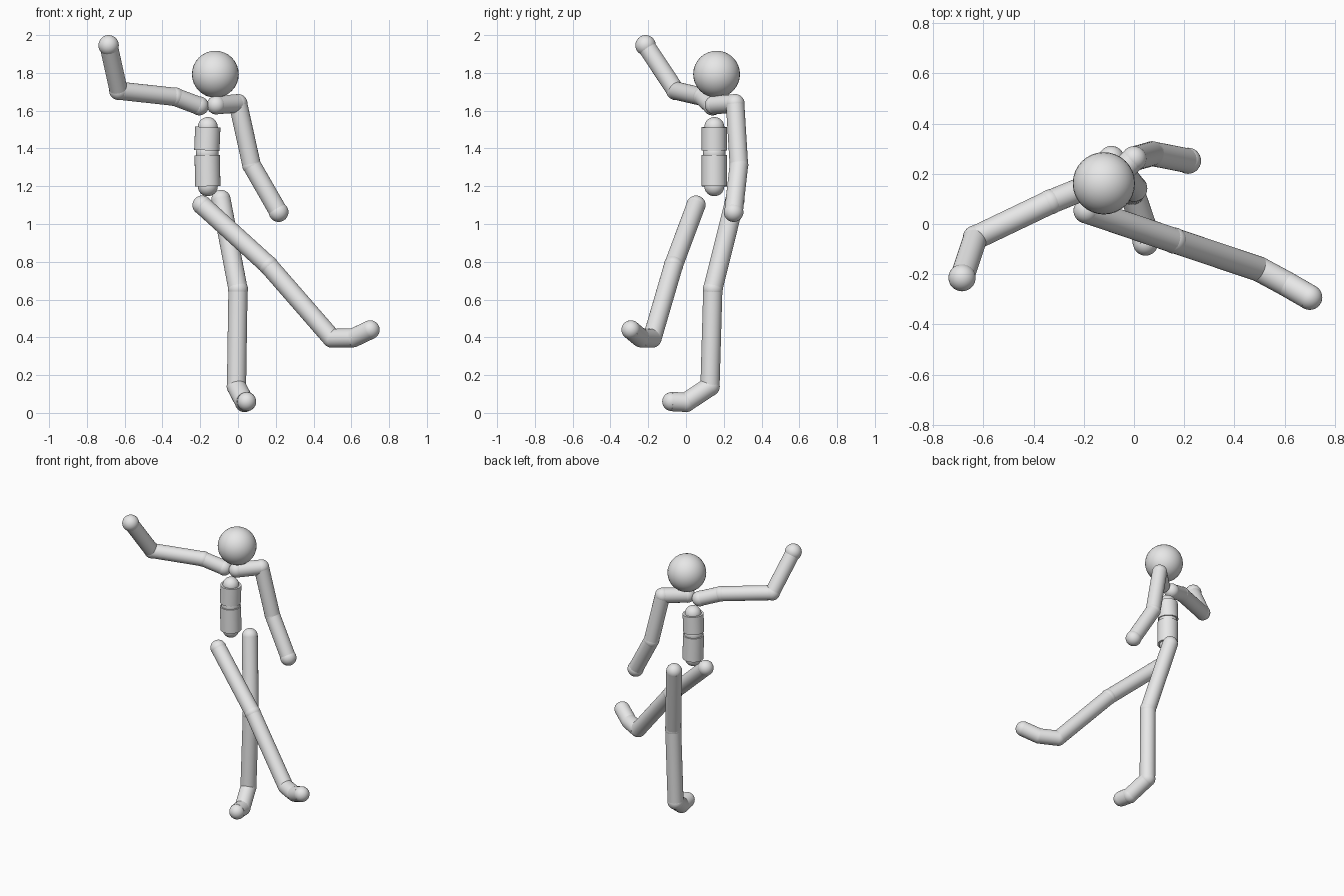
import bpy
import math
from mathutils import Vector

if "Cube" in bpy.data.objects:
    bpy.data.objects.remove(bpy.data.objects["Cube"])

grey = bpy.data.materials.new("light grey")
grey.diffuse_color = (0.8, 0.8, 0.8, 1)
grey.use_nodes = True
grey.node_tree.nodes["Principled BSDF"].inputs["Base Color"].default_value = grey.diffuse_color


def finish(name):
    ob = bpy.context.object
    ob.name = name
    ob.data.materials.append(grey)
    bpy.ops.object.shade_smooth_by_angle(angle=math.radians(35))


def ball(name, pos, r):
    bpy.ops.mesh.primitive_uv_sphere_add(segments=32, ring_count=16, radius=r, location=pos)
    finish(name)


def rod(name, a, b, r):
    a, b = Vector(a), Vector(b)
    d = b - a
    bpy.ops.mesh.primitive_cylinder_add(
        vertices=32, radius=r, depth=d.length, location=(a + b) / 2,
        rotation=d.to_track_quat('Z', 'Y').to_euler())
    finish(name)


def limb(side, joints, r):
    """Chain of balls (name, position, radius) joined by rods."""
    for name, pos, br in joints:
        ball(f"{side}_{name}", pos, br)
    for (n1, p1, _), (n2, p2, _) in zip(joints, joints[1:]):
        rod(f"{side}_{n1}_to_{n2}", p1, p2, r)


# Head
ball("head", (-0.12, 0.162, 1.793), 0.124)

# Torso: two wide rods with joint balls
ball("neck_joint", (-0.16, 0.15, 1.513), 0.053)
ball("waist_joint", (-0.163, 0.15, 1.375), 0.06)
ball("pelvis_joint", (-0.16, 0.15, 1.2), 0.053)
rod("chest", (-0.16, 0.15, 1.513), (-0.165, 0.15, 1.39), 0.067)
rod("abdomen", (-0.163, 0.15, 1.365), (-0.16, 0.15, 1.2), 0.067)

# Raised arm
limb("right", [
    ("collar", (-0.205, 0.14, 1.625), 0.05),
    ("shoulder", (-0.333, 0.088, 1.673), 0.05),
    ("elbow", (-0.632, -0.055, 1.706), 0.05),
    ("hand", (-0.685, -0.214, 1.946), 0.054),
], 0.048)

# Lowered arm
limb("left", [
    ("collar", (-0.115, 0.15, 1.63), 0.05),
    ("shoulder", (0.0, 0.26, 1.638), 0.05),
    ("elbow", (0.072, 0.28, 1.312), 0.05),
    ("hand", (0.215, 0.252, 1.063), 0.052),
], 0.049)

# Kicking leg
limb("right", [
    ("hip", (-0.19, 0.053, 1.1), 0.051),
    ("knee", (0.16, -0.066, 0.782), 0.052),
    ("ankle", (0.497, -0.179, 0.395), 0.05),
    ("foot_ball", (0.61, -0.24, 0.397), 0.05),
    ("toe", (0.70, -0.292, 0.44), 0.05),
], 0.05)

# Standing leg
limb("left", [
    ("hip", (-0.09, 0.26, 1.13), 0.051),
    ("knee", (0.0, 0.142, 0.655), 0.053),
    ("ankle", (-0.008, 0.127, 0.14), 0.052),
    ("foot_ball", (0.035, 0.0, 0.056), 0.052),
    ("toe", (0.046, -0.076, 0.06), 0.05),
], 0.051)
